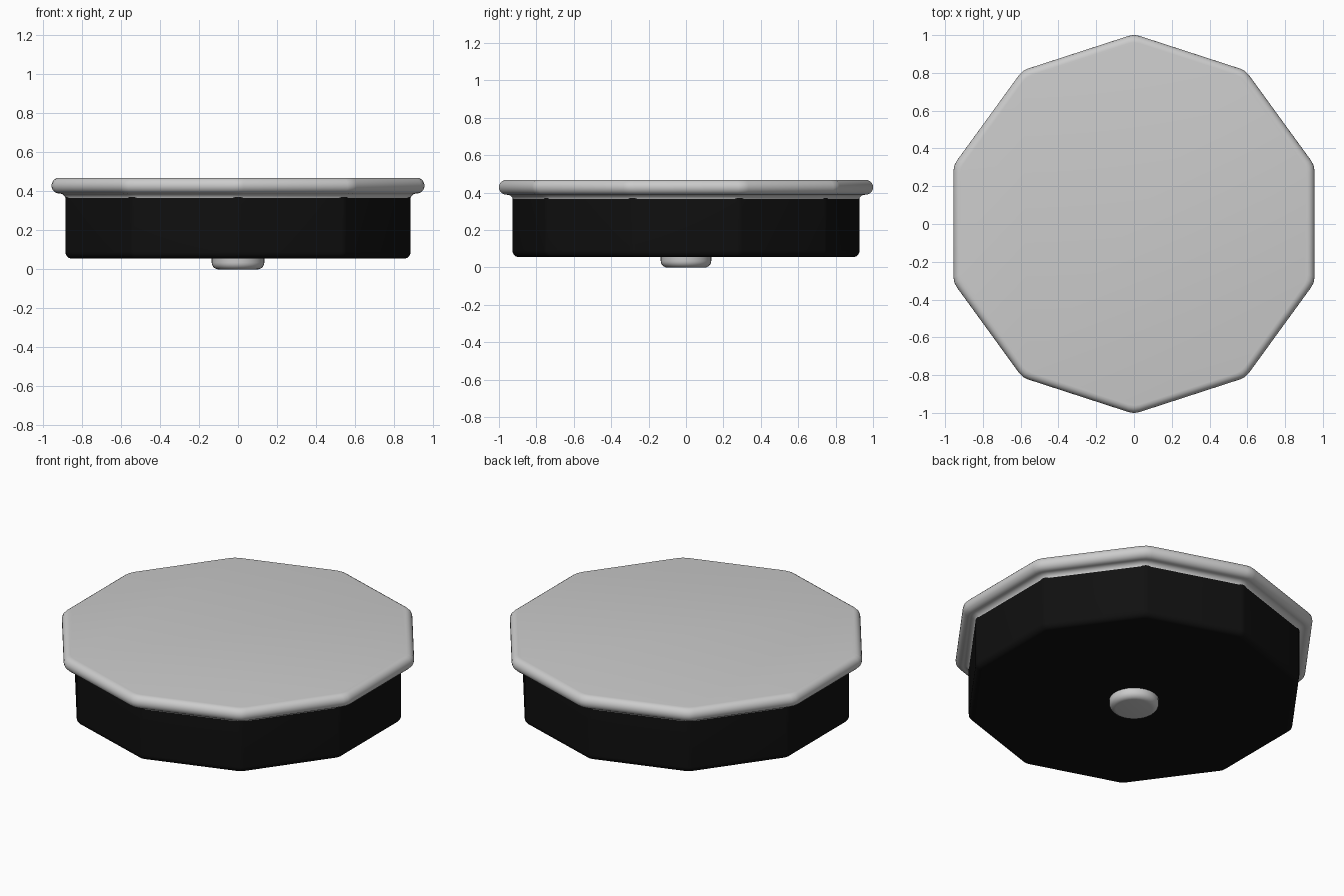
import bpy, bmesh
from math import sin, cos, pi
from mathutils import Vector

if "Cube" in bpy.data.objects:
    bpy.data.objects.remove(bpy.data.objects["Cube"])


def decagon(r, t):
    """Ten-sided outline with a point at +y; t is the corner rounding length."""
    corners = [Vector((r * sin(i * pi / 5), r * cos(i * pi / 5))) for i in range(10)]
    pts = []
    for i, c in enumerate(corners):
        a = c + (corners[i - 1] - c).normalized() * t
        b = c + (corners[(i + 1) % 10] - c).normalized() * t
        pts += [a, (a + b) / 4 + c / 2, b]
    return pts


def circle(r, t):
    return [Vector((r * sin(i * pi / 16), r * cos(i * pi / 16))) for i in range(32)]


def loft(name, outline, profile, t=0.0):
    """Stack scaled outlines along a (radius, z) profile, listed bottom to top, and cap both ends."""
    bm = bmesh.new()
    rings = [[bm.verts.new((p.x, p.y, z)) for p in outline(r, t)] for r, z in profile]
    n = len(rings[0])
    for lo, hi in zip(rings, rings[1:]):
        for i in range(n):
            j = (i + 1) % n
            bm.faces.new((lo[i], lo[j], hi[j], hi[i]))
    bm.faces.new(rings[0])
    bm.faces.new(rings[-1])
    bmesh.ops.recalc_face_normals(bm, faces=bm.faces)
    me = bpy.data.meshes.new(name)
    bm.to_mesh(me)
    bm.free()
    ob = bpy.data.objects.new(name, me)
    bpy.context.collection.objects.link(ob)
    bpy.ops.object.select_all(action='DESELECT')
    ob.select_set(True)
    bpy.context.view_layer.objects.active = ob
    bpy.ops.object.shade_smooth_by_angle(angle=pi / 7)
    return ob


def arc(r, z, rad, a0, a1, steps=6):
    """Rounded edge points around centre (r, z)."""
    return [(r + rad * cos(a0 + (a1 - a0) * k / steps),
             z + rad * sin(a0 + (a1 - a0) * k / steps)) for k in range(steps + 1)]


# Top plate: concave neck below, bullnose rim, flat top
neck = arc(0.962, 0.355, 0.034, pi, pi / 2, 5)
rim = arc(0.965, 0.429, 0.04, -pi / 2, pi / 2, 10)
loft("top_plate", decagon, neck + rim, 0.03)

# Dark body with a softened bottom edge
body = loft("body", decagon, arc(0.895, 0.09, 0.035, -pi / 2, 0) + [(0.93, 0.375), (0.93, 0.385)], 0.015)
black = bpy.data.materials.new("black")
black.diffuse_color = (0.005, 0.005, 0.005, 1)
black.use_nodes = True
black.node_tree.nodes["Principled BSDF"].inputs["Base Color"].default_value = black.diffuse_color
body.data.materials.append(black)

# Round button underneath
loft("bottom_button", circle, arc(0.1, 0.035, 0.035, -pi / 2, 0) + [(0.135, 0.07)])
